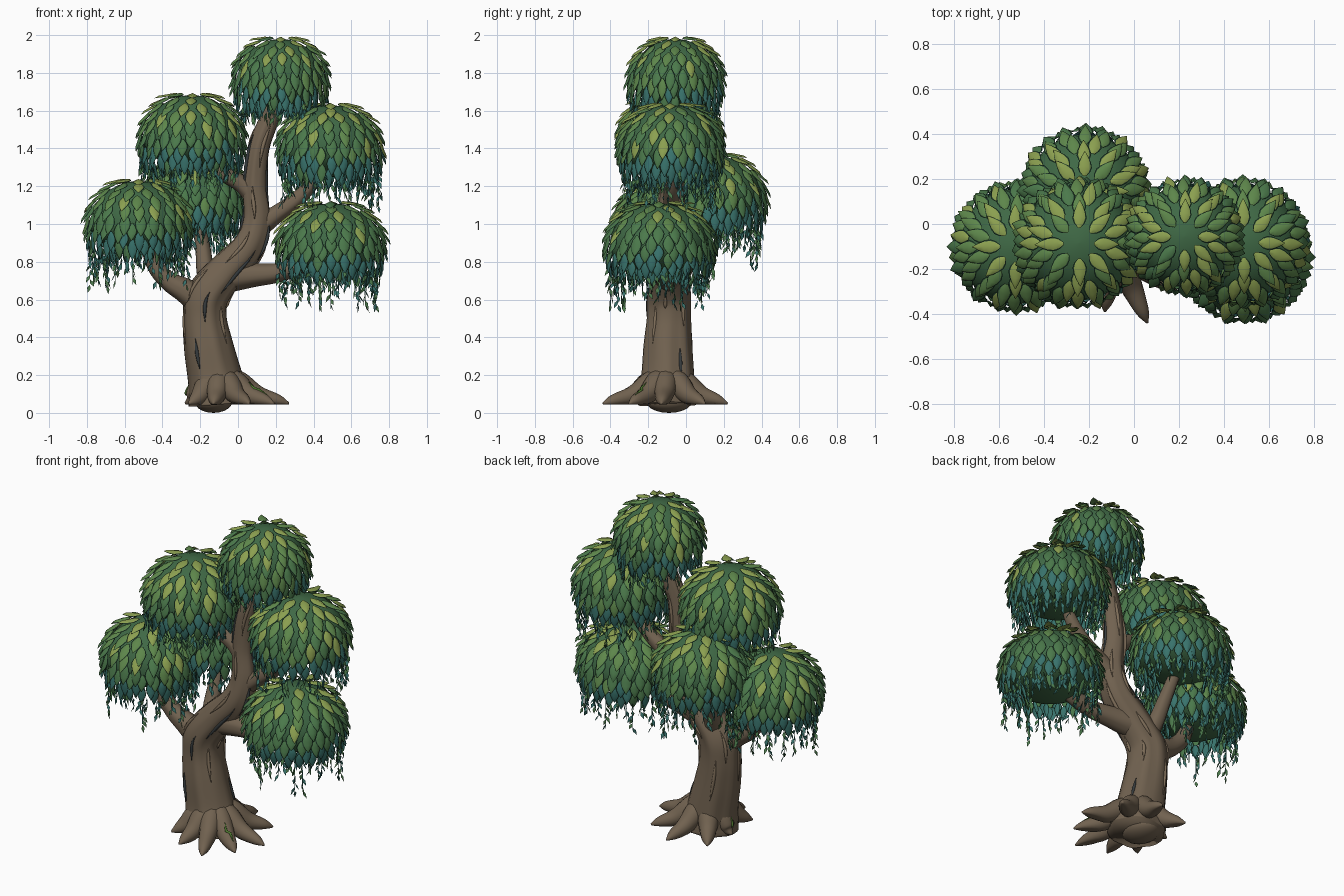
import bpy, random
from math import sin, cos, pi
from mathutils import Vector as V

if "Cube" in bpy.data.objects:
    bpy.data.objects.remove(bpy.data.objects["Cube"])

random.seed(4)


def mat(name, rgb):
    m = bpy.data.materials.new(name)
    m.diffuse_color = (*rgb, 1)
    m.use_nodes = True
    m.node_tree.nodes["Principled BSDF"].inputs["Base Color"].default_value = m.diffuse_color
    return m


BARK = mat("bark", (.165, .122, .08))
RIDGE = mat("bark_ridge", (.21, .155, .1))
SLIT = mat("bark_slit", (.035, .042, .045))
MOSS = mat("moss", (.08, .2, .03))
CORE = mat("canopy_core", (.05, .14, .06))
RIM = mat("leaf_rim", (.015, .045, .024))
LIME = mat("leaf_lime", (.26, .35, .08))
GREEN = mat("leaf_green", (.11, .24, .07))
DEEP = mat("leaf_deep_green", (.07, .19, .07))
TEAL = mat("leaf_teal", (.04, .17, .15))


def build(name, verts, faces, mats, idx=None):
    me = bpy.data.meshes.new(name)
    me.from_pydata([tuple(v) for v in verts], [], faces)
    for m in mats:
        me.materials.append(m)
    for i, p in enumerate(me.polygons):
        p.use_smooth = True
        if idx:
            p.material_index = idx[i]
    ob = bpy.data.objects.new(name, me)
    bpy.context.collection.objects.link(ob)
    return ob


def smooth_path(pts, sub):
    """Catmull-Rom through (x, y, z, radius) points."""
    p = [V(q) for q in pts]
    p = [2 * p[0] - p[1]] + p + [2 * p[-1] - p[-2]]
    out = []
    for i in range(1, len(p) - 2):
        a, b, c, d = p[i - 1:i + 3]
        for k in range(sub):
            t = k / sub
            out.append(.5 * (2 * b + (c - a) * t + (2 * a - 5 * b + 4 * c - d) * t * t
                             + (3 * b - a - 3 * c + d) * t ** 3))
    return out + [p[-2]]


def tube(name, pts, m, sides=24, sub=6, groove=0.0, floor=None):
    path = smooth_path(pts, sub)
    rings = []
    for i, q in enumerate(path):
        t = (path[min(i + 1, len(path) - 1)] - path[max(i - 1, 0)]).to_3d().normalized()
        s = V((0, 1, 0)).cross(t).normalized()
        u = t.cross(s)
        ring = []
        for j in range(sides):
            a = 2 * pi * j / sides
            r = max(q[3], .001) * (1 + groove * (cos(6 * a + i * .07) + .6 * cos(9 * a - i * .05)))
            v = q.to_3d() + s * r * cos(a) + u * r * sin(a)
            if floor is not None:
                v.z = max(v.z, floor)
            ring.append(v)
        rings.append(ring)
    n = len(rings)
    faces = [(i * sides + j, i * sides + (j + 1) % sides, (i + 1) * sides + (j + 1) % sides, (i + 1) * sides + j)
             for i in range(n - 1) for j in range(sides)]
    faces += [tuple(reversed(range(sides))), tuple(range((n - 1) * sides, n * sides))]
    build(name, [v for r in rings for v in r], faces, [m])
    return rings


# Trunk and limbs
trunk = tube("trunk", [(-.1, -.1, .045, .16), (-.105, -.1, .1, .155), (-.125, -.095, .2, .14), (-.155, -.095, .35, .128),
                       (-.175, -.09, .5, .115), (-.16, -.09, .62, .113), (-.06, -.09, .75, .1),
                       (.055, -.09, .88, .086), (.1, -.08, 1.02, .073), (.088, -.07, 1.2, .062),
                       (.11, -.07, 1.4, .056), (.165, -.06, 1.56, .05), (.21, -.06, 1.75, .03)], BARK, 36, 6, .03)
limbs = {
    "limb_low_left": [(-.17, -.09, .56, .08), (-.27, -.1, .64, .066), (-.37, -.1, .7, .05), (-.45, -.1, .8, .042),
                      (-.51, -.1, 1.0, .03)],
    "limb_back": [(-.13, -.08, .62, .06), (-.17, -.02, .74, .048), (-.185, .04, .86, .04), (-.21, .13, 1.05, .03)],
    "limb_low_right": [(-.05, -.09, .72, .08), (.08, -.11, .73, .062), (.22, -.13, .745, .05), (.36, -.14, .8, .045),
                       (.46, -.15, .92, .03)],
    "limb_high_right": [(.09, -.08, .97, .06), (.2, -.08, 1.05, .046), (.31, -.08, 1.13, .04), (.39, -.08, 1.22, .036),
                        (.46, -.08, 1.38, .025)],
    "limb_high_left": [(.1, -.07, 1.13, .055), (.02, -.07, 1.21, .045), (-.08, -.08, 1.27, .04),
                       (-.18, -.08, 1.35, .032), (-.24, -.08, 1.48, .025)]}
for name, pts in limbs.items():
    tube(name, pts, BARK, 20, 6, .025)

# Roots and underside lump
c = V((-.09, -.1))
tips = [(.27, -.13), (.19, -.3), (.06, -.44), (-.13, -.39), (-.26, -.28), (-.28, -.05), (-.25, .15), (-.02, .22),
        (.17, .1)]
for k, tip in enumerate(tips):
    d = V(tip) - c
    near = .1 / d.length
    prof = [(near * .4, .2, .05), (near, .155, .062), (.3 + near * .85, .095, .05), (.84, .066, .031), (1, .05, .005)]
    rings = tube(f"root_{k + 1}", [(*(c + d * f), z, r) for f, z, r in prof], BARK, 14, 5, 0, .045)
    if k % 4 == 1:
        top = [max(r, key=lambda v: v.z) for r in rings[8:16]]
        tube(f"moss_{k}", [(*v, .008 * sin(pi * i / 7)) for i, v in enumerate(top)], MOSS, 6, 1)
bpy.ops.mesh.primitive_uv_sphere_add(segments=20, ring_count=10, location=(-.13, -.09, .06))
lump = bpy.context.object
lump.name = "trunk_underside"
lump.scale = (.1, .12, .06)
lump.data.materials.append(BARK)
bpy.ops.object.shade_smooth()

# Bark slits and raised ridges that follow the trunk surface
for k in range(26):
    col = (k * 11 + 3) % 36
    start = 11 + (k * 13) % 48
    n = 7 + k % 5
    dark = k % 3 == 0
    pts = [(*trunk[start + i][col], .01 * sin(pi * i / (n - 1)) + .0005) for i in range(n)]
    tube(f"bark_{'slit' if dark else 'ridge'}_{k + 1}", pts, SLIT if dark else RIDGE, 6, 1)


# Canopies: core dome, overlapping leaf rows, hanging strands
def canopy(name, x, y, top, R, H, drop, hang):
    zc = top - H

    def surf(s, a, lift):
        if s < .62:
            ph = s / .62 * pi / 2
            r, z = (R + lift) * sin(ph), zc + (H + lift) * cos(ph)
        else:
            t = (s - .62) / .38
            r, z = R * (1 - .2 * t * t) + lift, zc - drop * t
        return V((x + r * cos(a), y + r * sin(a), z))

    # core
    N, M = 32, 14
    vs, fs = [], []
    for i in range(M + 1):
        ph = pi * (.004 + .992 * i / M)
        r, z = (R - .012) * sin(ph), zc + cos(ph) * (H - .01 if ph < pi / 2 else drop * .8)
        vs += [(x + r * cos(2 * pi * j / N), y + r * sin(2 * pi * j / N), z) for j in range(N)]
    for i in range(M):
        fs += [(i * N + j, (i + 1) * N + j, (i + 1) * N + (j + 1) % N, i * N + (j + 1) % N) for j in range(N)]
    fs += [tuple(range(N)), tuple(reversed(range(M * N, M * N + N)))]
    build(name + "_core", vs, fs, [CORE])

    # leaf rows; the last two hang inside the curtain
    widths = [.2, .75, 1, .85, .48, .03]
    across = [-1, -.8, 0, .8, 1]
    vs, fs, ix = [], [], []
    counts = [8, 10, 14, 18, 20, 22, 22, 22, 22, 18, 15]
    for row, cnt in enumerate(counts):
        s0 = .1 + .085 * row if row < 9 else .84
        inset = 0 if row < 9 else .045 * (row - 8)
        for j in range(cnt):
            a0 = 2 * pi * (j + .5 * (row % 2)) / cnt + random.uniform(-.04, .04)
            ln = random.uniform(.155, .18) if row < 5 else random.uniform(.18, .23)
            w = (.033 if row < 6 else .03) * R / .28
            lime = random.random() < (.8, .5, .4, .28, .2, .06, 0, 0, 0, 0, 0)[row]
            col = 1 if lime else 2 if row < 4 else 3 if row < 7 else 4
            if not lime and random.random() < .25:
                col = max(2, min(4 if row > 5 else 3, col + random.choice((-1, 1))))
            flare = random.uniform(.02, .042)
            b = len(vs)
            for k, wd in enumerate(widths):
                t = k / 5
                s = s0 + ln * t
                r = R * max(.3, sin(min(s / .62, 1) * pi / 2))
                for f in across:
                    lift = .002 + flare * t * t + .012 * (1 - abs(f)) * min(1, wd * 2) - inset
                    vs.append(surf(s, a0 + f * w * wd / r, lift))
            for k in range(5):
                for q in range(4):
                    o = b + k * 5 + q
                    fs.append((o, o + 5, o + 6, o + 1))
                    ix.append(0 if q in (0, 3) else col)
    build(name + "_leaves", vs, fs, [RIM, LIME, GREEN, DEEP, TEAL], ix)

    # hanging strands of small leaflets
    vs, fs, ix = [], [], []

    def blade(p, d, side, ln, w, m):
        b = len(vs)
        nrm = d.cross(side) * w * .5
        vs.extend([p, p + d * ln * .45 + side * w, p + d * ln, p + d * ln * .45 - side * w, p + d * ln * .45 + nrm])
        fs.extend([(b, b + 1, b + 4), (b + 1, b + 2, b + 4), (b + 2, b + 3, b + 4), (b + 3, b, b + 4)])
        ix.extend([m, m, m, m])

    for j in range(44):
        a = 2 * pi * (j + random.uniform(-.4, .4)) / 44
        out, tan = V((cos(a), sin(a), 0)), V((-sin(a), cos(a), 0))
        p = surf(random.uniform(.84, .97), a, random.uniform(-.02, .025))
        length = (p.z - zc + drop) + hang * random.choice((.2, .4, .6, 1)) * random.uniform(.75, 1)
        step = .026
        blade(p, V((0, 0, -1)), tan, length, .003, 0)
        for k in range(max(2, int(length / step))):
            turn = random.uniform(0, 2 * pi)
            d = (V((0, 0, -1)) + (tan * cos(turn) + out * sin(turn)) * random.uniform(.2, .7)).normalized()
            side = d.cross(V((sin(turn * 3), cos(turn * 3), .2))).normalized()
            blade(p - V((0, 0, step * k)), d, side, random.uniform(.04, .06), .01, random.randint(0, 1))
    build(name + "_strands", vs, fs, [TEAL, DEEP], ix)


canopy("canopy_top", .225, -.055, 1.99, .238, .225, .19, .06)
canopy("canopy_high_left", -.245, -.085, 1.693, .267, .25, .18, .1)
canopy("canopy_high_right", .487, -.082, 1.64, .265, .24, .19, .15)
canopy("canopy_low_right", .492, -.143, 1.12, .275, .24, .18, .17)
canopy("canopy_low_left", -.525, -.1, 1.238, .268, .24, .19, .17)
canopy("canopy_back", -.22, .145, 1.375, .267, .24, .19, .19)
